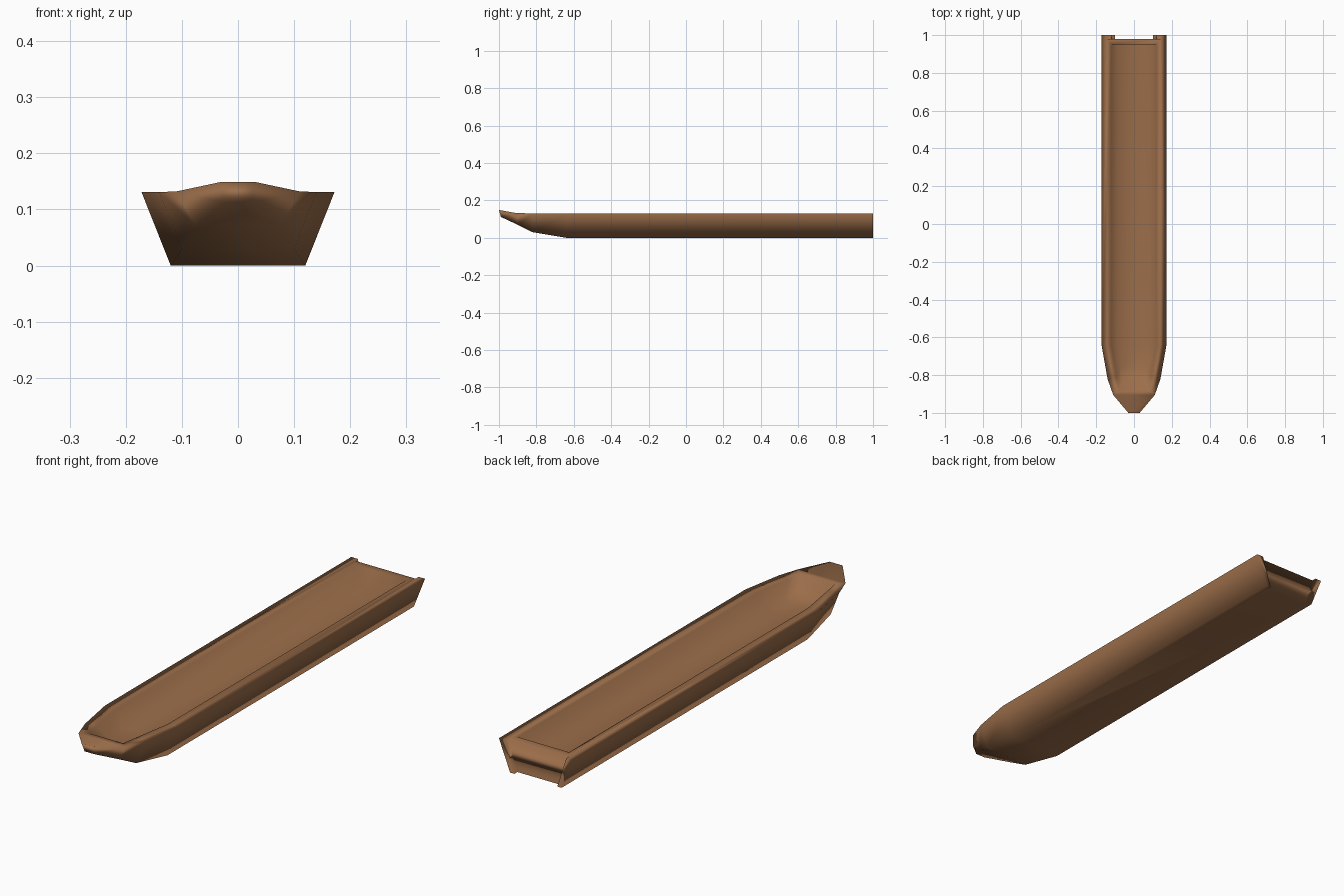
import bpy, bmesh

if "Cube" in bpy.data.objects:
    bpy.data.objects.remove(bpy.data.objects["Cube"])

wood = bpy.data.materials.new("brown_wood")
wood.diffuse_color = (0.33, 0.155, 0.068, 1)
wood.use_nodes = True
wood.node_tree.nodes["Principled BSDF"].inputs["Base Color"].default_value = wood.diffuse_color

# Half sections from stern to bow, (x, y, z) on the +x side
top = [(.172, 1, .131), (.172, -.64, .131), (.14, -.82, .131), (.11, -.905, .132), (.03, -1, .149)]
bottom = [(.12, 1, 0), (.12, -.64, 0), (.10, -.82, .03), (.075, -.90, .07), (.022, -.99, .112)]
rim = [(.12, .95, .131), (.12, -.64, .131), (.092, -.81, .131), (.08, -.88, .131)]
floor = [(.085, .95, .06), (.085, -.64, .06), (.07, -.76, .065), (.06, -.83, .08)]
# Stern posts: inner edge at the aft end (post) and where it meets the transom (root)
post = [(.142, 1, .131), (.10, 1, 0)]
root = [(.142, .98, .131), (.10, .98, 0)]

bm = bmesh.new()


def both(points):
    """Make vertices for the right and the mirrored left side."""
    return [[bm.verts.new((s * x, y, z)) for x, y, z in points] for s in (1, -1)]


T, B, R, F, P, Q = map(both, (top, bottom, rim, floor, post, root))
face = bm.faces.new

for s in (0, 1):
    t, b, r, f, p, q = T[s], B[s], R[s], F[s], P[s], Q[s]
    for i in range(4):                       # flanks
        face((t[i], t[i + 1], b[i + 1], b[i]))
    face((t[0], p[0], q[0], r[0], r[1], t[1]))   # side deck
    for i in (1, 2):
        face((t[i], r[i], r[i + 1], t[i + 1]))
    for i in range(3):                       # inner walls
        face((r[i], f[i], f[i + 1], r[i + 1]))
    face((t[0], b[0], p[1], p[0]))           # stern post end
    face((p[0], p[1], q[1], q[0]))           # stern post inner side

# Faces that span both sides: bottom, floor, bow, stern
(tr, tl), (br, bl), (rr, rl), (fr, fl), (pr, pl), (qr, ql) = T, B, R, F, P, Q
face((br[0], br[1], bl[1], bl[0], pl[1], ql[1], qr[1], pr[1]))
for i in range(1, 4):
    face((br[i], br[i + 1], bl[i + 1], bl[i]))
for i in range(3):
    face((fr[i], fr[i + 1], fl[i + 1], fl[i]))
face((rr[3], fr[3], fl[3], rl[3]))           # bow end of well
face((rr[0], fr[0], fl[0], rl[0]))           # stern end of well
face((rr[3], tr[3], tl[3], rl[3]))           # bow deck
face((tr[3], tr[4], tl[4], tl[3]))
face((tr[4], br[4], bl[4], tl[4]))           # blunt bow tip
face((qr[0], rr[0], rl[0], ql[0]))           # stern deck
face((qr[0], qr[1], ql[1], ql[0]))           # transom

bmesh.ops.recalc_face_normals(bm, faces=bm.faces[:])
for fc in bm.faces:
    fc.smooth = True
mesh = bpy.data.meshes.new("boat_hull")
bm.to_mesh(mesh)
bm.free()
mesh.materials.append(wood)
hull = bpy.data.objects.new("boat_hull", mesh)
bpy.context.collection.objects.link(hull)
# Shade by the large flat planks
hull.modifiers.new("plank_shading", "WEIGHTED_NORMAL").weight = 50
